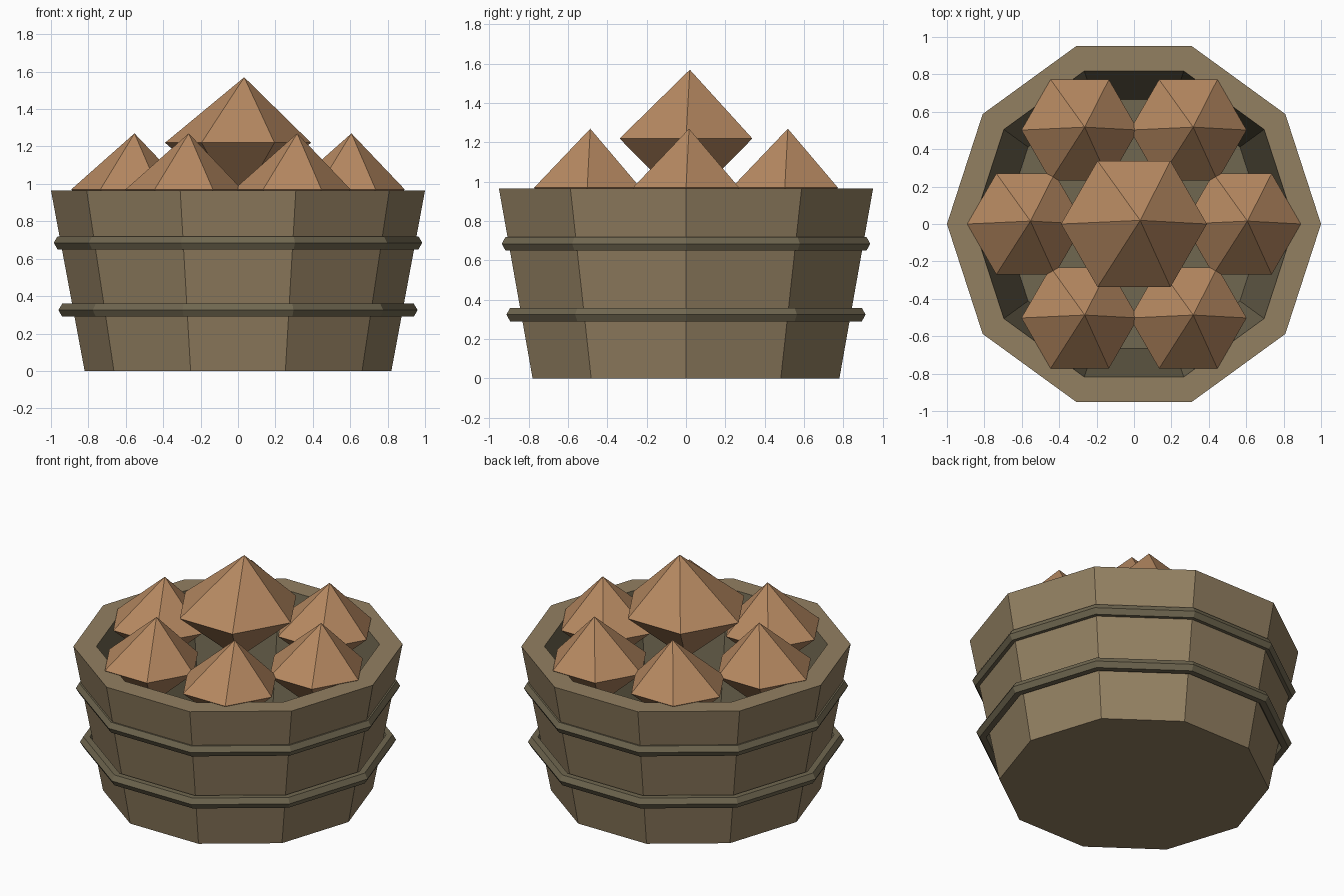
import bpy, bmesh
from math import cos, sin, pi

if "Cube" in bpy.data.objects:
    bpy.data.objects.remove(bpy.data.objects["Cube"])


def material(name, rgb):
    m = bpy.data.materials.new(name)
    m.diffuse_color = (*rgb, 1)
    m.use_nodes = True
    m.node_tree.nodes["Principled BSDF"].inputs["Base Color"].default_value = m.diffuse_color
    return m


wood = material("wood", (0.29, 0.215, 0.12))
dark_wood = material("dark_wood", (0.16, 0.135, 0.08))
skin = material("produce_skin", (0.47, 0.25, 0.12))


def ring(bm, r, z, n, cx=0, cy=0):
    return [bm.verts.new((cx + r * cos(2 * pi * i / n), cy + r * sin(2 * pi * i / n), z))
            for i in range(n)]


def bridge(bm, a, b, mat=0):
    n = len(a)
    for i in range(n):
        j = (i + 1) % n
        bm.faces.new((a[i], a[j], b[j], b[i])).material_index = mat


def finish(bm, name, mats):
    bmesh.ops.recalc_face_normals(bm, faces=bm.faces)
    me = bpy.data.meshes.new(name)
    bm.to_mesh(me)
    bm.free()
    for m in mats:
        me.materials.append(m)
    bpy.context.collection.objects.link(bpy.data.objects.new(name, me))


# Ten-sided hollow tub with a flat rim and a darker inside
bm = bmesh.new()
loops = [ring(bm, r, z, 10) for r, z in
         [(0.82, 0), (1.0, 0.965), (0.86, 0.965), (0.70, 0.10)]]
for k, mat in enumerate((0, 0, 1)):
    bridge(bm, loops[k], loops[k + 1], mat)
bm.faces.new(loops[0])
bm.faces.new(loops[-1]).material_index = 1
finish(bm, "tub", [wood, dark_wood])

# Two hoops with a hexagonal cross-section
for name, radius, z in (("lower_hoop", 0.92, 0.325), ("upper_hoop", 0.945, 0.685)):
    bm = bmesh.new()
    loops = [ring(bm, radius + 0.04 * cos(k * pi / 3), z + 0.04 * sin(k * pi / 3), 10)
             for k in range(6)]
    for k in range(6):
        bridge(bm, loops[k], loops[(k + 1) % 6])
    finish(bm, name, [dark_wood])


# Six-sided double-pointed produce, with the top point slightly off centre
def produce(name, x, y, z, r, up, down):
    bm = bmesh.new()
    belt = ring(bm, r, z, 6, x, y)
    top = bm.verts.new((x + 0.085 * r, y + 0.05 * r, z + up))
    bottom = bm.verts.new((x, y, z - down))
    for i in range(6):
        for tip in (top, bottom):
            bm.faces.new((belt[i], belt[(i + 1) % 6], tip))
    finish(bm, name, [skin])


# Ring of six small pieces and a large one on top
for i in range(6):
    a = i * pi / 3
    produce(f"small_produce_{i + 1}", 0.58 * cos(a), 0.58 * sin(a), 0.97, 0.312, 0.30, 0.28)
produce("large_produce", 0, 0, 1.22, 0.39, 0.35, 0.34)
